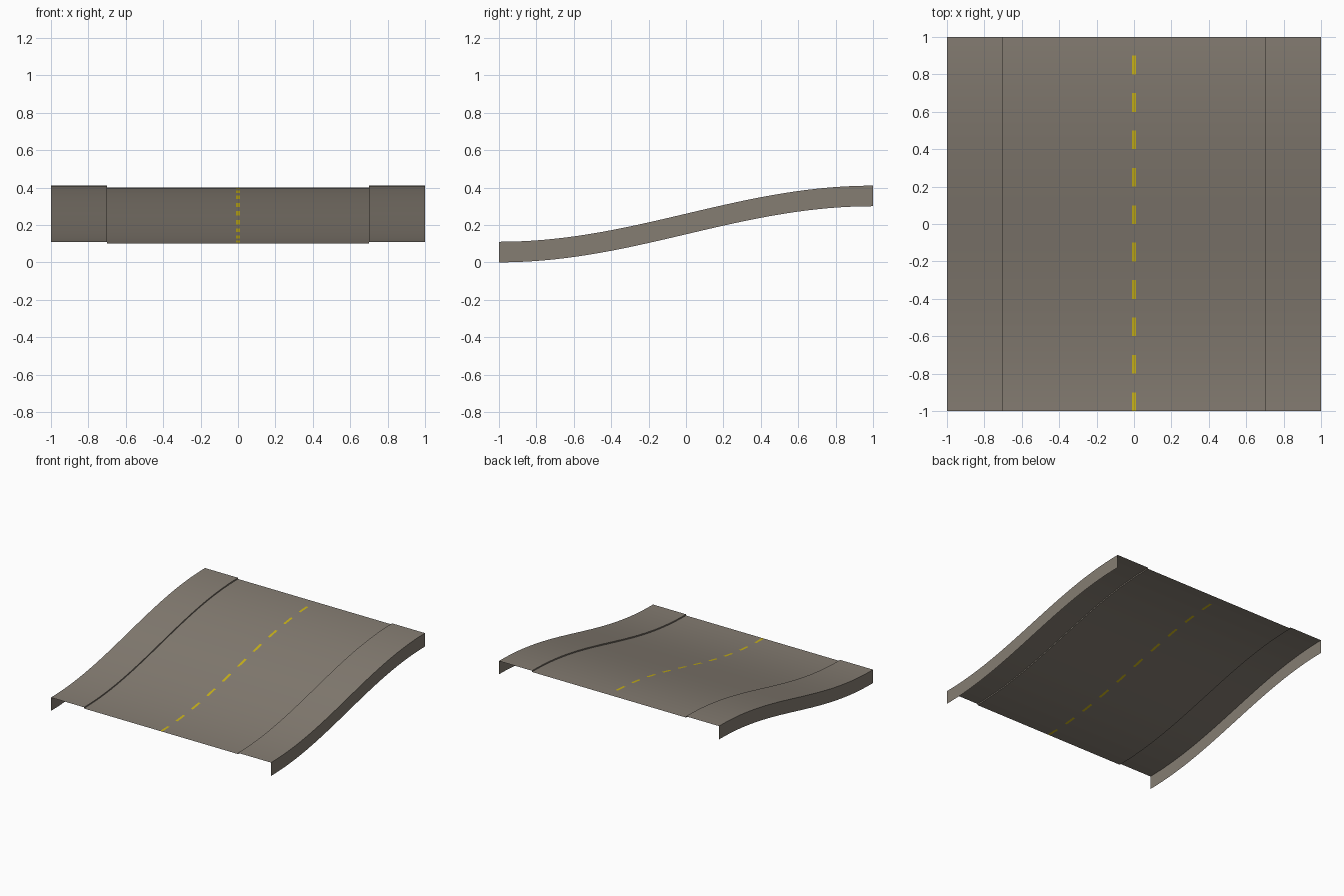
import bpy, bmesh, math

if "Cube" in bpy.data.objects:
    bpy.data.objects.remove(bpy.data.objects["Cube"])

SEGMENTS = 40          # steps along y (dashes are 2 steps long)


def material(name, rgb):
    m = bpy.data.materials.new(name)
    m.diffuse_color = (*rgb, 1)
    m.use_nodes = True
    m.node_tree.nodes["Principled BSDF"].inputs["Base Color"].default_value = m.diffuse_color
    return m


asphalt = material("warm grey asphalt", (0.235, 0.205, 0.17))
yellow = material("lane yellow", (0.60, 0.46, 0.01))


def rise(y):
    """Height of the smooth slope at y."""
    return 0.15 * (1 - math.cos(math.pi * (y + 1) / 2))


def sweep(name, profile, mats, rule=lambda step, strip: 0):
    """Sweep an open x-z profile along the slope; rule picks face materials."""
    bm = bmesh.new()
    rows = []
    for i in range(SEGMENTS + 1):
        y = -1 + 2 * i / SEGMENTS
        rows.append([bm.verts.new((x, y, z + rise(y))) for x, z in profile])
    for i in range(SEGMENTS):
        a, b = rows[i], rows[i + 1]
        for j in range(len(profile) - 1):
            f = bm.faces.new((a[j], a[j + 1], b[j + 1], b[j]))
            f.material_index = rule(i, j)
    me = bpy.data.meshes.new(name)
    bm.to_mesh(me)
    bm.free()
    for m in mats:
        me.materials.append(m)
    ob = bpy.data.objects.new(name, me)
    bpy.context.collection.objects.link(ob)
    bpy.ops.object.select_all(action='DESELECT')
    ob.select_set(True)
    bpy.context.view_layer.objects.active = ob
    bpy.ops.object.shade_smooth_by_angle(angle=math.radians(30))
    return ob


# Road surface with the dashed centre line cut into it
sweep("road_surface", [(-0.7, 0.1), (-0.01, 0.1), (0.01, 0.1), (0.7, 0.1)],
      [asphalt, yellow],
      lambda step, strip: int(strip == 1 and step % 4 < 2))

# Raised pavements with outer side walls
pavement = [(0.7, 0.1), (0.7, 0.11), (1, 0.11), (1, 0)]
sweep("right_pavement", pavement, [asphalt])
sweep("left_pavement", [(-x, z) for x, z in reversed(pavement)], [asphalt])
